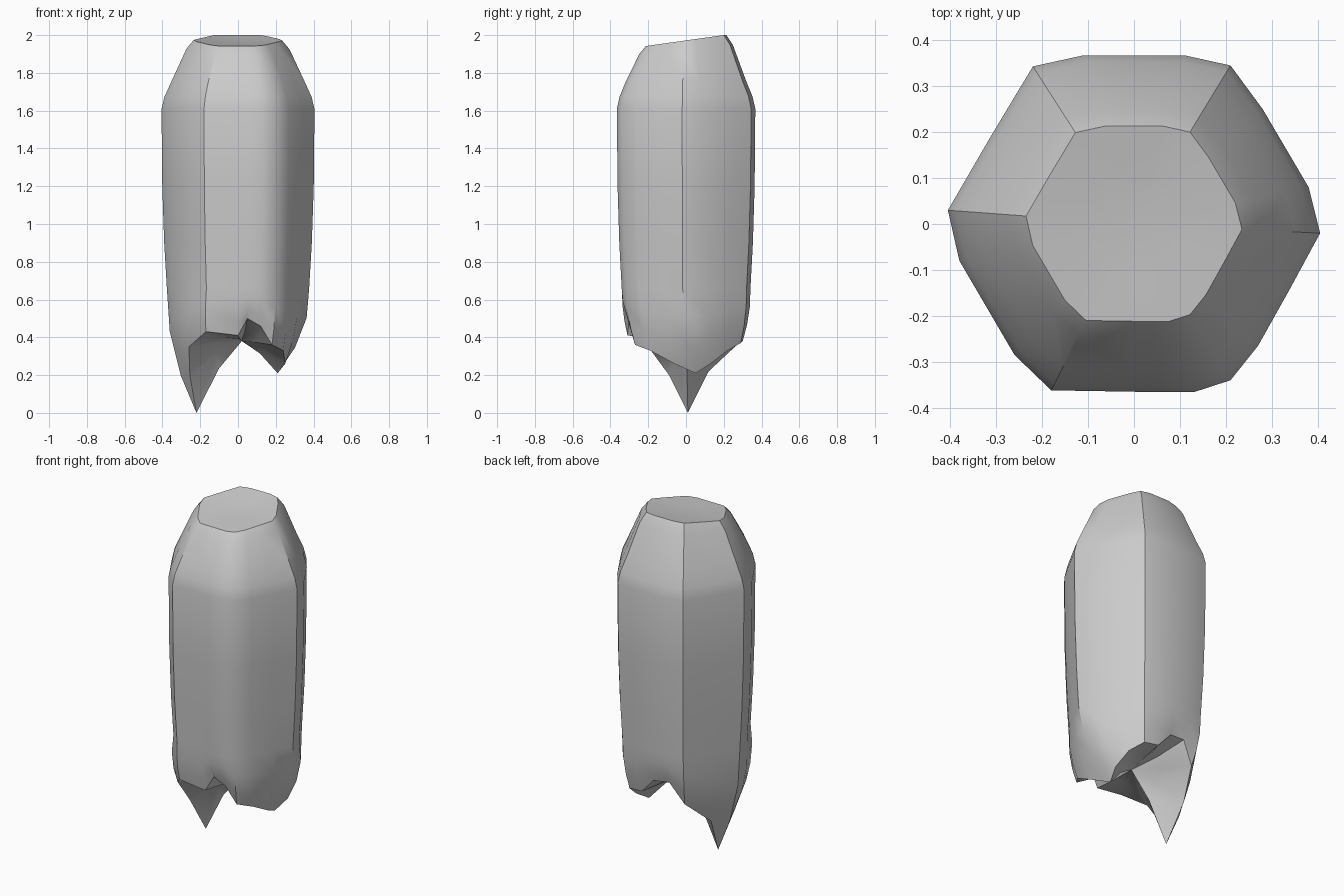
import bpy, bmesh
from mathutils import Vector

if "Cube" in bpy.data.objects:
    bpy.data.objects.remove(bpy.data.objects["Cube"])

# Each column: shoulder outline (x, y), then broken lower rim (x, y, z)
COLS = [
    (0.405, -0.02, 0.21, 0.05, 0.21), (0.38, 0.08, 0.24, 0.13, 0.26),
    (0.28, 0.25, 0.22, 0.22, 0.33), (0.21, 0.345, 0.17, 0.29, 0.37),
    (0.11, 0.367, 0.08, 0.30, 0.38), (0.0, 0.367, 0.0, 0.31, 0.47),
    (-0.11, 0.367, -0.10, 0.30, 0.48), (-0.22, 0.343, -0.18, 0.27, 0.36),
    (-0.315, 0.185, -0.25, 0.12, 0.22), (-0.405, 0.03, -0.22, 0.01, 0.0),
    (-0.38, -0.08, -0.255, -0.09, 0.20), (-0.26, -0.285, -0.26, -0.20, 0.35),
    (-0.18, -0.362, -0.17, -0.31, 0.43), (0.0, -0.365, 0.0, -0.31, 0.41),
    (0.06, -0.366, 0.05, -0.30, 0.50), (0.13, -0.366, 0.12, -0.29, 0.46),
    (0.21, -0.34, 0.18, -0.27, 0.36), (0.27, -0.265, 0.24, -0.19, 0.33),
    (0.34, -0.14, 0.25, -0.06, 0.26),
]
outline = [Vector((c[0], c[1], 0)) for c in COLS]
rim = [Vector(c[2:]) for c in COLS]


def ring(scale, z, tilt=0.0):
    return [Vector((p.x * scale, p.y * scale, z + tilt * p.y * scale)) for p in outline]


def toward_rim(upper, t):
    # Blend down to the rim, bulging the wall outward on long tapers
    pts = []
    for a, b in zip(upper, rim):
        p = a.lerp(b, t)
        out = Vector((a.x, a.y, 0)).normalized()
        inset = (a.xy - b.xy).length
        pts.append(p + out * inset * t * (1 - t) * 1.1)
    return pts


# Top cap, shoulder and shaft
lower = ring(0.93, 0.66)
rings = [ring(0.28, 1.965, 0.13), ring(0.58, 1.972, 0.14), ring(0.675, 1.925, 0.10),
         ring(0.87, 1.755), ring(0.96, 1.675), ring(1.0, 1.61), ring(0.99, 1.2),
         ring(0.965, 0.9), lower]
# Tapering walls down to the broken rim
rings += [toward_rim(lower, t) for t in (0.35, 0.7)] + [rim]
# Hollow underside
core = Vector((0.02, 0.0, 0.38))
rings += [[p.lerp(core, 0.5) + Vector((0, 0, (0.38 - p.z) * 0.12)) for p in rim]]

bm = bmesh.new()
loops = [[bm.verts.new(p) for p in r] for r in rings]
n = len(COLS)
for a, b in zip(loops, loops[1:]):
    for i in range(n):
        j = (i + 1) % n
        bm.faces.new((a[i], b[i], b[j], a[j]))
for loop, centre in ((loops[0], Vector((0, 0, 1.96))), (loops[-1], core)):
    c = bm.verts.new(centre)
    for i in range(n):
        bm.faces.new((loop[i], loop[(i + 1) % n], c))
bmesh.ops.recalc_face_normals(bm, faces=bm.faces)

mesh = bpy.data.meshes.new("rock_column")
bm.to_mesh(mesh)
bm.free()
rock = bpy.data.objects.new("rock_column", mesh)
bpy.context.collection.objects.link(rock)
bpy.context.view_layer.objects.active = rock
rock.select_set(True)
bpy.ops.object.shade_smooth_by_angle(angle=0.6)
